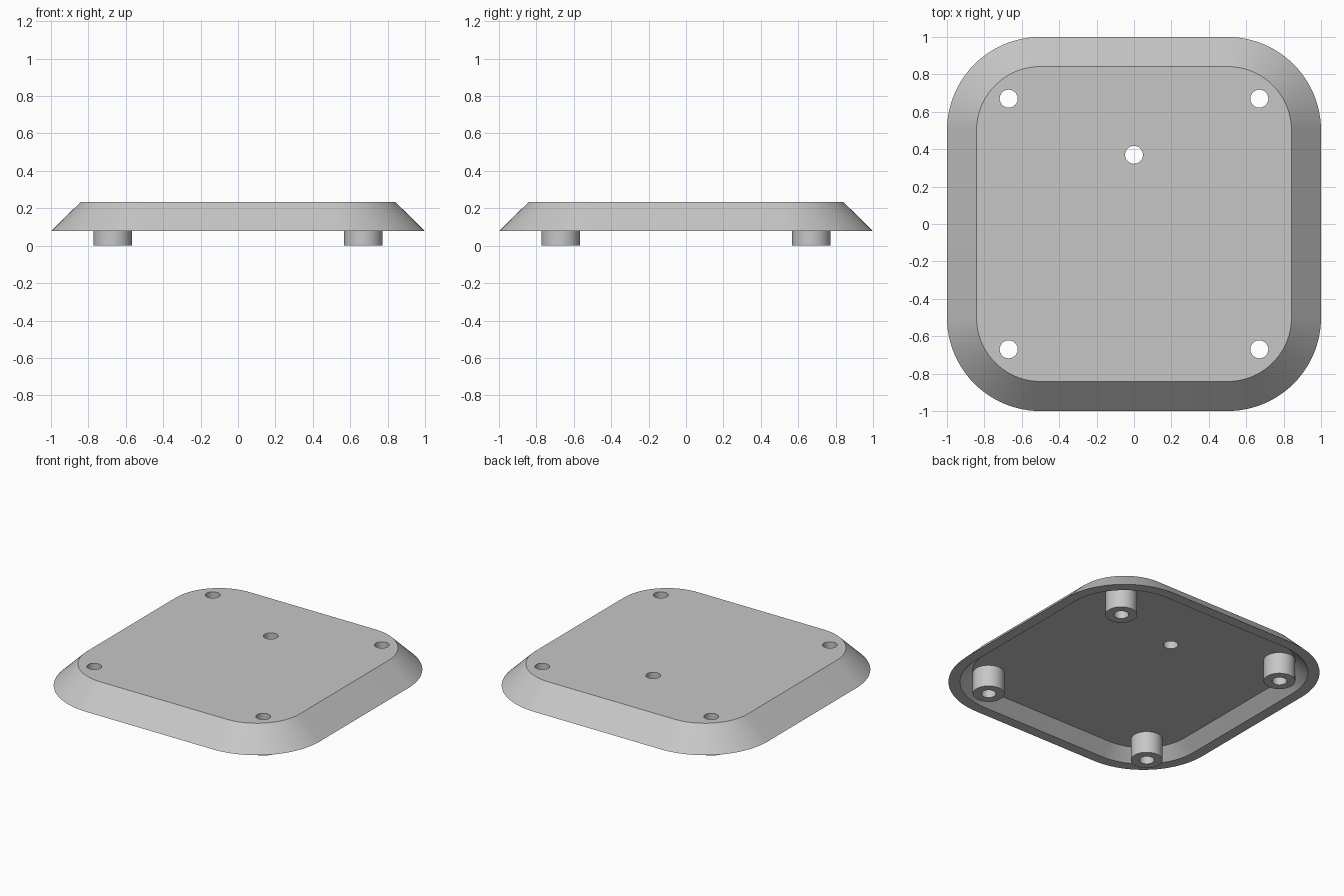
import bpy, bmesh, math

old = bpy.data.objects.get("Cube")
if old:
    bpy.data.objects.remove(old, do_unlink=True)

grey = bpy.data.materials.new("light_grey")
grey.use_nodes = True
COLOUR = (0.57, 0.57, 0.57, 1)
grey.diffuse_color = COLOUR
grey.node_tree.nodes["Principled BSDF"].inputs["Base Color"].default_value = COLOUR

CORNER = 0.5                              # centre of every corner arc
FOOT, FLOOR, TOP = 0.078, 0.155, 0.233    # heights
POST = 0.67                               # screw post offset
POST_R, HOLE_R = 0.103, 0.048


def rounded_square(half, z):
    """Outline with corner arcs that share their centres at any size."""
    r = half - CORNER
    pts = []
    for q, (sx, sy) in enumerate([(1, 1), (-1, 1), (-1, -1), (1, -1)]):
        for i in range(25):
            a = math.radians(90 * (q + i / 24))
            pts.append((sx * CORNER + r * math.cos(a), sy * CORNER + r * math.sin(a), z))
    return pts


def circle(r, z, n=48):
    return [(r * math.cos(math.tau * i / n), r * math.sin(math.tau * i / n), z) for i in range(n)]


def loft(name, outlines, capped, location=(0, 0, 0)):
    """Skin a stack of outlines into one surface."""
    bm = bmesh.new()
    rings = [[bm.verts.new(p) for p in o] for o in outlines]
    for a, b in zip(rings, rings[1:]):
        for i in range(len(a)):
            j = (i + 1) % len(a)
            bm.faces.new((a[i], a[j], b[j], b[i]))
    if capped:
        bm.faces.new(rings[0][::-1])
        bm.faces.new(rings[-1])
        bmesh.ops.recalc_face_normals(bm, faces=bm.faces)
    mesh = bpy.data.meshes.new(name)
    bm.to_mesh(mesh)
    bm.free()
    mesh.materials.append(grey)
    obj = bpy.data.objects.new(name, mesh)
    obj.location = location
    bpy.context.collection.objects.link(obj)
    return obj


def activate(obj):
    bpy.ops.object.select_all(action="DESELECT")
    obj.select_set(True)
    bpy.context.view_layer.objects.active = obj


# Hollow tapered cover: top edge, outer rim, inner rim, recessed ceiling
cover = loft("cover", [rounded_square(0.842, TOP), rounded_square(1.0, FOOT),
                       rounded_square(0.925, FOOT), rounded_square(0.845, FLOOR)], True)

# Through holes: four screw holes and one off-centre hole
corners = [(sx * POST, sy * POST) for sx in (-1, 1) for sy in (-1, 1)]
for x, y in corners + [(0, 0.37)]:
    cutter = loft("hole_cutter", [circle(HOLE_R, 0.1), circle(HOLE_R, 0.3)], True, (x, y, 0))
    cutter.hide_render = True
    activate(cover)
    mod = cover.modifiers.new("hole", "BOOLEAN")
    mod.operation = "DIFFERENCE"
    mod.solver = "EXACT"
    mod.object = cutter
    bpy.ops.object.modifier_apply(modifier=mod.name)
    bpy.data.objects.remove(cutter, do_unlink=True)

# Hollow screw posts hanging from the ceiling
posts = [loft("screw_post", [circle(HOLE_R, FLOOR), circle(HOLE_R, 0),
                             circle(POST_R, 0), circle(POST_R, FLOOR)], False, (x, y, 0))
         for x, y in corners]

# Outward normals on the open posts, smooth curved walls with crisp edges
for obj in [cover] + posts:
    activate(obj)
    if obj in posts:
        underside = min(obj.data.polygons, key=lambda p: p.normal.z)
        if underside.normal.z > -0.5:
            obj.data.flip_normals()
    bpy.ops.object.shade_smooth_by_angle(angle=math.radians(30))
